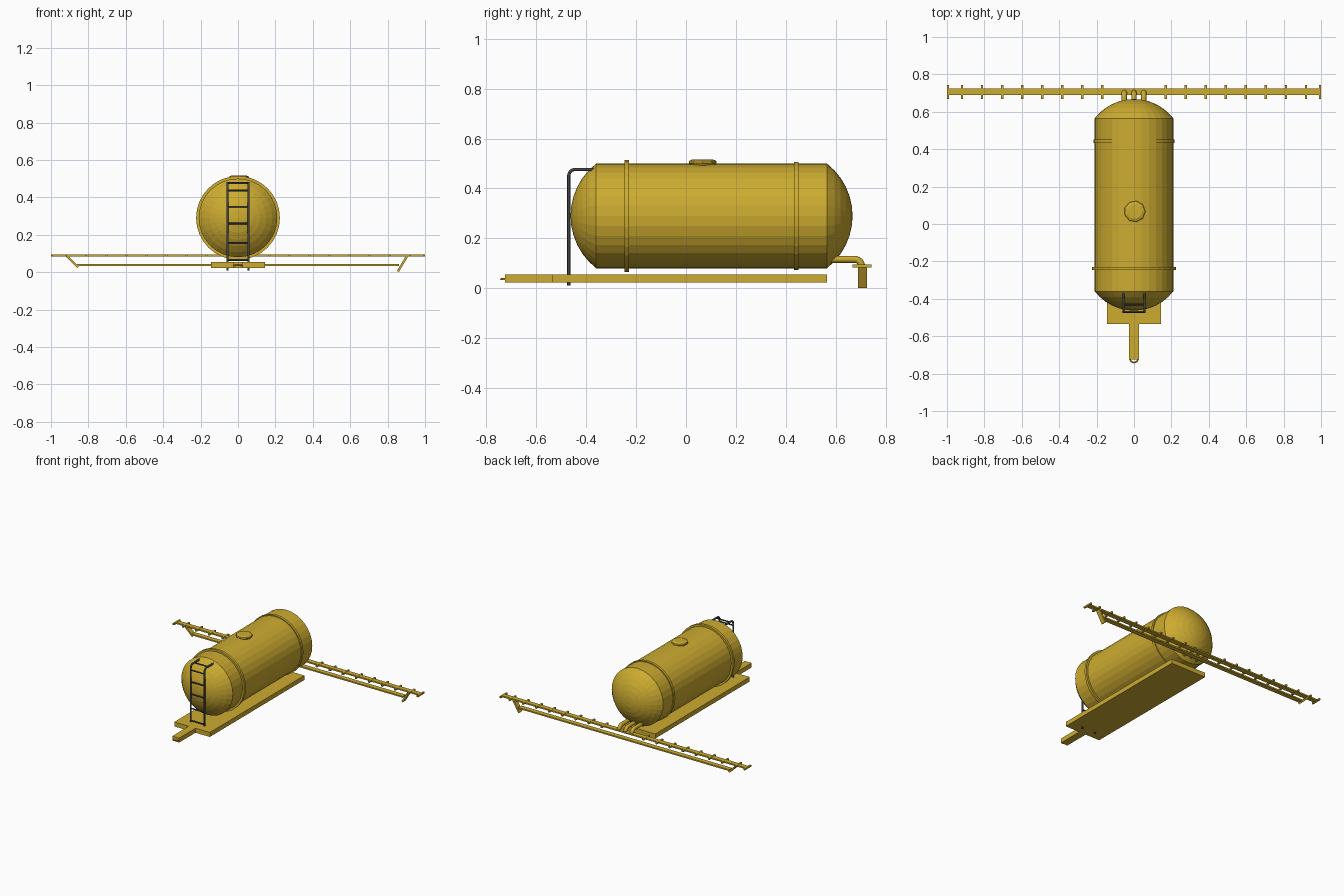
import bpy, bmesh, math
from mathutils import Vector, Matrix

cube = bpy.data.objects.get("Cube")
if cube:
    bpy.data.objects.remove(cube, do_unlink=True)


def material(name, rgb):
    m = bpy.data.materials.new(name)
    m.use_nodes = True
    m.diffuse_color = (*rgb, 1)
    m.node_tree.nodes["Principled BSDF"].inputs["Base Color"].default_value = (*rgb, 1)
    return m


YELLOW = material("ochre yellow paint", (0.61, 0.41, 0.03))
DARK = material("dark grey steel", (0.05, 0.055, 0.065))


def finish(name, bm, mat):
    bmesh.ops.recalc_face_normals(bm, faces=bm.faces)
    mesh = bpy.data.meshes.new(name)
    bm.to_mesh(mesh)
    bm.free()
    mesh.materials.append(mat)
    ob = bpy.data.objects.new(name, mesh)
    bpy.context.collection.objects.link(ob)
    return ob


def box(name, lo, hi, mat=YELLOW):
    lo, hi = Vector(lo), Vector(hi)
    bm = bmesh.new()
    m = Matrix.Translation((lo + hi) / 2) @ Matrix.Diagonal((*(hi - lo), 1))
    bmesh.ops.create_cube(bm, size=1, matrix=m)
    return finish(name, bm, mat)


def revolve(name, profile, axis, centre, sides, closed=False):
    """Spin (position along axis, radius) points into a faceted solid."""
    bm = bmesh.new()
    axis, centre = Vector(axis), Vector(centre)
    side = Vector((1, 0, 0))
    verts = [bm.verts.new(centre + axis * a + side * r) for a, r in profile]
    pairs = list(zip(verts, verts[1:]))
    if closed:
        pairs.append((verts[-1], verts[0]))
    edges = [bm.edges.new(p) for p in pairs]
    bmesh.ops.spin(bm, geom=verts + edges, cent=centre, axis=axis,
                   angle=math.tau, steps=sides)
    bmesh.ops.remove_doubles(bm, verts=bm.verts, dist=1e-5)
    return finish(name, bm, YELLOW)


def tube(name, points, radius, mat):
    curve = bpy.data.curves.new(name, "CURVE")
    curve.dimensions = "3D"
    curve.bevel_depth = radius
    curve.bevel_resolution = 2
    curve.use_fill_caps = True
    spline = curve.splines.new("POLY")
    spline.points.add(len(points) - 1)
    for p, co in zip(spline.points, points):
        p.co = (*co, 1)
    curve.materials.append(mat)
    ob = bpy.data.objects.new(name, curve)
    bpy.context.collection.objects.link(ob)
    return ob


def bend(x, cy, cz, r, start, end, steps=6):
    """Quarter-circle path in the plane of constant x."""
    return [(x, cy + r * math.cos(a), cz + r * math.sin(a))
            for a in (math.radians(start + (end - start) * i / steps)
                      for i in range(steps + 1))]


# Tank: cylinder with shallow spherical ends
R, FRONT, REAR, DOME, AXIS_Z = 0.21, -0.36, 0.565, 0.103, 0.29
sphere = (R * R + DOME * DOME) / (2 * DOME)
half = math.asin(R / sphere)
cap = [(DOME - sphere + sphere * math.cos(half * i / 6),
        sphere * math.sin(half * i / 6)) for i in range(7)]
profile = [(FRONT - d, r) for d, r in cap] + [(REAR + d, r) for d, r in reversed(cap)]
revolve("tank", profile, (0, 1, 0), (0, 0, AXIS_Z), 32)

# Tank straps
for name, y, r in (("front_strap", -0.238, 0.224), ("rear_strap", 0.443, 0.217)):
    ring = [(-0.009, 0.2), (-0.009, r), (0.009, r), (0.009, 0.2)]
    revolve(name, ring, (0, 1, 0), (0, y, AXIS_Z), 32, closed=True)

# Filler hatch
revolve("hatch", [(0.47, 0), (0.47, 0.035), (0.502, 0.057), (0.511, 0.055),
                  (0.517, 0.04), (0.517, 0)], (0, 0, 1), (0.004, 0.067, 0), 9)

# Chassis, drawbar and hitch eye
box("chassis", (-0.145, -0.535, 0.022), (0.145, 0.565, 0.055))
box("drawbar", (-0.028, -0.725, 0.022), (0.028, -0.53, 0.055))
eye = [(0.021 * math.cos(a), -0.72 + 0.021 * math.sin(a), 0.036)
       for a in (math.tau * i / 16 for i in range(16))]
hitch = tube("hitch_eye", eye, 0.004, YELLOW)
hitch.data.splines[0].use_cyclic_u = True

# Ladder with rails curving over towards the tank
RAIL_X, RAIL_Y, RAIL_TOP = 0.056, -0.47, 0.476
for side, s in (("left", 1), ("right", -1)):
    x = s * RAIL_X
    path = [(x, RAIL_Y, 0.01)]
    path += bend(x, RAIL_Y + 0.025, RAIL_TOP - 0.025, 0.025, 180, 90)
    path.append((x, -0.35, RAIL_TOP))
    tube(side + "_ladder_rail", path, 0.0065, DARK)
rungs = [(RAIL_Y, z) for z in (0.066, 0.155, 0.26, 0.35, 0.437)] + [(-0.43, RAIL_TOP)]
for i, (y, z) in enumerate(rungs):
    tube(f"ladder_rung_{i + 1}", [(-RAIL_X, y, z), (RAIL_X, y, z)], 0.005, DARK)

# Outlet pipes from the tank down to the boom
for name, x in (("right", -0.052), ("middle", 0), ("left", 0.052)):
    path = [(x, 0.55, 0.116)] + bend(x, 0.676, 0.088, 0.028, 90, 0)
    tube(name + "_outlet_pipe", path, 0.014, YELLOW)

# Spray boom: wide upper bar, shorter lower bar, cross pieces
B0, B1 = 0.69, 0.725
box("upper_boom_bar", (-1, B0, 0.084), (1, B1, 0.094))
box("lower_boom_bar", (-0.86, B0, 0.034), (0.86, B1, 0.044))
for side, s in (("left", 1), ("right", -1)):
    for i in range(9):
        x = min(0.17 + 0.107 * i, 0.994)
        box(f"{side}_cross_piece_{i + 1}", (s * x - 0.006, 0.668, 0.083),
            (s * x + 0.006, 0.744, 0.095))

# Slanted braces at the boom ends
for name, top, foot in (("left_brace", (0.905, 0.088), (0.855, 0.004)),
                        ("right_brace", (-0.918, 0.088), (-0.855, 0.026))):
    a, b = Vector((top[0], 0, top[1])), Vector((foot[0], 0, foot[1]))
    d = b - a
    ob = box(name, (-0.006, B0, -d.length / 2), (0.006, B1, d.length / 2))
    ob.rotation_euler.y = math.atan2(d.x, d.z)
    ob.location = (a + b) / 2
